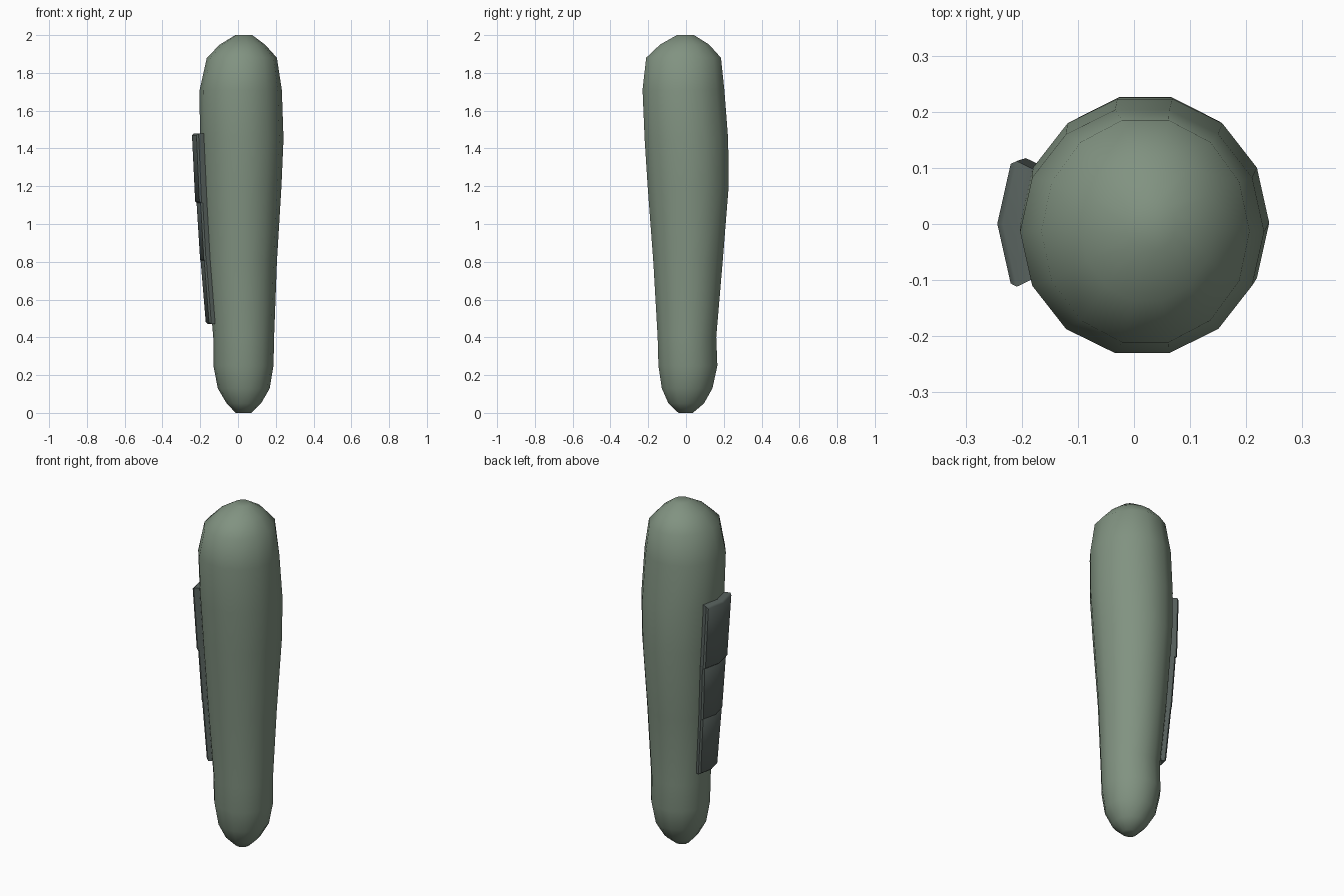
import bpy, bmesh, math

if "Cube" in bpy.data.objects:
    bpy.data.objects.remove(bpy.data.objects["Cube"])

SIDES = 14
# limb rings: z, x min, x max, y min, y max
RINGS = [
    (0.00, -0.012, 0.070, -0.040, 0.036),
    (0.05, -0.060, 0.122, -0.093, 0.095),
    (0.13, -0.107, 0.168, -0.128, 0.140),
    (0.25, -0.130, 0.188, -0.146, 0.166),
    (0.40, -0.131, 0.191, -0.150, 0.160),
    (0.80, -0.165, 0.206, -0.173, 0.194),
    (1.20, -0.190, 0.230, -0.203, 0.226),
    (1.45, -0.202, 0.241, -0.219, 0.223),
    (1.71, -0.203, 0.232, -0.230, 0.203),
    (1.88, -0.165, 0.206, -0.211, 0.185),
    (1.95, -0.096, 0.143, -0.137, 0.122),
    (2.00, -0.014, 0.075, -0.048, 0.042),
]


def material(name, color):
    m = bpy.data.materials.new(name)
    m.diffuse_color = (*color, 1)
    m.use_nodes = True
    m.node_tree.nodes["Principled BSDF"].inputs["Base Color"].default_value = m.diffuse_color
    return m


def finish(bm, name, mat, angle):
    bmesh.ops.recalc_face_normals(bm, faces=bm.faces)
    me = bpy.data.meshes.new(name)
    bm.to_mesh(me)
    bm.free()
    ob = bpy.data.objects.new(name, me)
    bpy.context.collection.objects.link(ob)
    me.materials.append(mat)
    bpy.ops.object.select_all(action='DESELECT')
    ob.select_set(True)
    bpy.context.view_layer.objects.active = ob
    bpy.ops.object.shade_smooth_by_angle(angle=math.radians(angle))
    return ob


def ring_at(z):
    for a, b in zip(RINGS, RINGS[1:]):
        if a[0] <= z <= b[0]:
            t = (z - a[0]) / (b[0] - a[0])
            return [p + (q - p) * t for p, q in zip(a, b)]


def surface(z, k, offset=0.0):
    """Point on limb facet corner k at height z, pushed out by offset."""
    _, x0, x1, y0, y1 = ring_at(z)
    a = 2 * math.pi * k / SIDES
    rx = (x1 - x0) / 2 + offset
    ry = (y1 - y0) / 2 / math.cos(math.pi / SIDES / 1.0) + offset
    return ((x0 + x1) / 2 + rx * math.cos(a), (y0 + y1) / 2 + ry * math.sin(a), z)


# tapered limb with rounded ends
bm = bmesh.new()
loops = [[bm.verts.new(surface(r[0], k)) for k in range(SIDES)] for r in RINGS]
for lo, hi in zip(loops, loops[1:]):
    for k in range(SIDES):
        n = (k + 1) % SIDES
        bm.faces.new((lo[k], lo[n], hi[n], hi[k]))
bm.faces.new(loops[0])
bm.faces.new(loops[-1])
finish(bm, "limb", material("limb_green", (0.22, 0.29, 0.22)), 80)

# three plates stacked along the outer side, each wrapping two facets
plate_mat = material("plate_grey", (0.10, 0.125, 0.115))
PLATES = [("upper_plate", 1.11, 1.48, 0.042),
          ("middle_plate", 0.80, 1.12, 0.035),
          ("lower_plate", 0.47, 0.82, 0.033)]
for name, z0, z1, thick in PLATES:
    bm = bmesh.new()
    sections = []
    for z in (z0, z1):
        inner = [bm.verts.new(surface(z, k, -0.004)) for k in (6, 7, 8)]
        outer = [bm.verts.new(surface(z, k, thick)) for k in (8, 7, 6)]
        sections.append(inner + outer)
    lo, hi = sections
    for k in range(6):
        n = (k + 1) % 6
        bm.faces.new((lo[k], lo[n], hi[n], hi[k]))
    bm.faces.new(lo)
    bm.faces.new(hi)
    # chamfer the rim of the outer face
    outer_verts = set(lo[3:] + hi[3:])
    outer_faces = [f for f in bm.faces if all(v in outer_verts for v in f.verts)]
    rim = [e for e in bm.edges
           if sum(f in outer_faces for f in e.link_faces) == 1]
    bmesh.ops.bevel(bm, geom=rim, offset=0.010, segments=1, affect='EDGES')
    finish(bm, name, plate_mat, 50)
